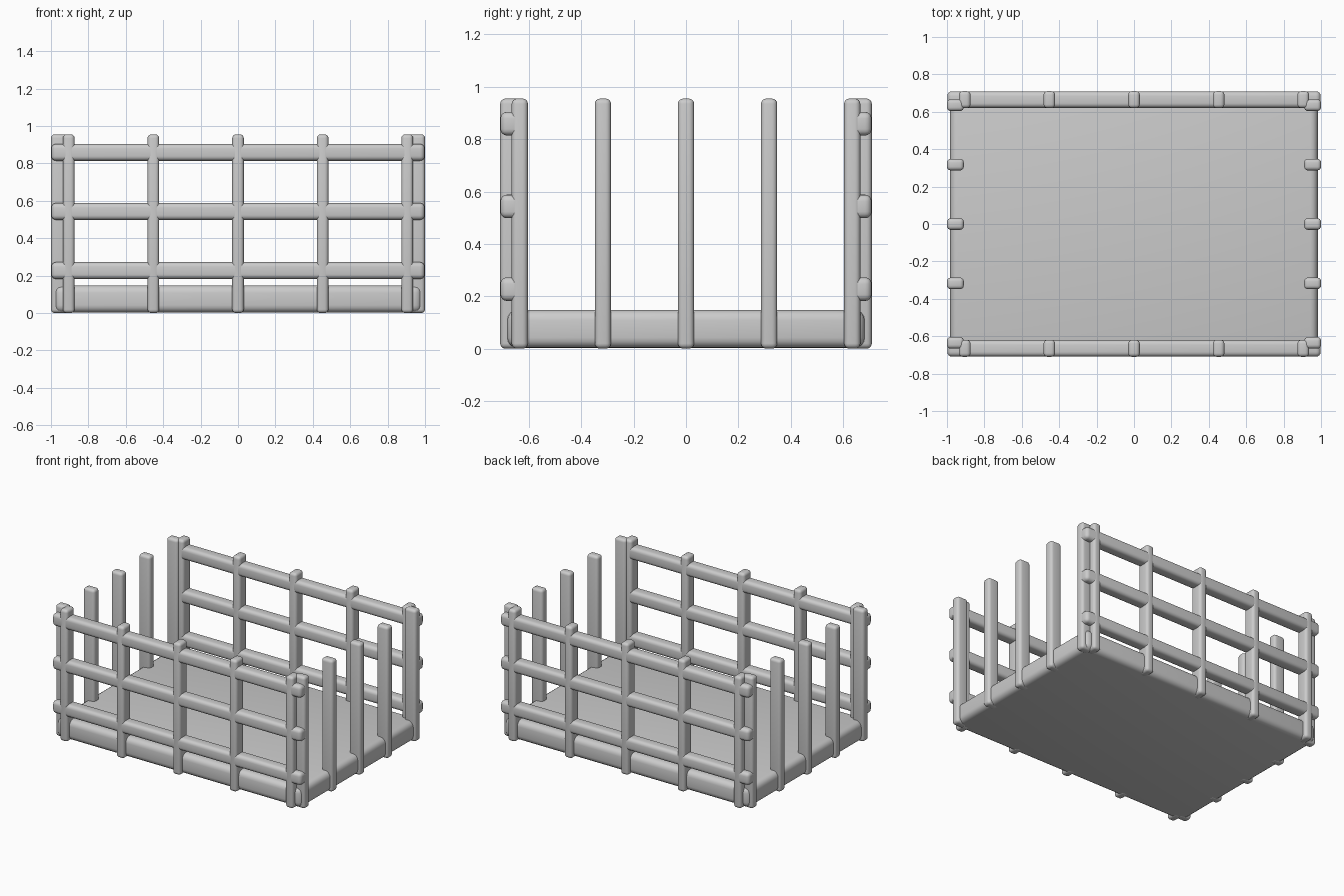
import bpy
import math

cube = bpy.data.objects.get("Cube")
if cube:
    bpy.data.objects.remove(cube, do_unlink=True)

grey = bpy.data.materials.new("light grey")
grey.use_nodes = True
colour = (0.6, 0.6, 0.6, 1)
grey.diffuse_color = colour
grey.node_tree.nodes["Principled BSDF"].inputs["Base Color"].default_value = colour


def rounded_box(name, centre, size, radius):
    """Box with soft rounded edges."""
    bpy.ops.mesh.primitive_cube_add(size=1, location=centre)
    obj = bpy.context.object
    obj.name = name
    obj.scale = size
    bpy.ops.object.transform_apply(location=False, rotation=False, scale=True)
    bevel = obj.modifiers.new("rounding", "BEVEL")
    bevel.width = radius
    bevel.segments = 4
    bpy.ops.object.modifier_apply(modifier=bevel.name)
    bpy.ops.object.shade_smooth_by_angle(angle=math.radians(35))
    obj.data.materials.append(grey)
    return obj


HEIGHT = 0.955
THICK, DEPTH = 0.062, 0.09

# Floor slab
rounded_box("floor_slab", (0, 0, 0.075), (1.965, 1.365, 0.146), 0.04)

# Front and back fences: five posts and three rails each
for side, sign in (("front", -1), ("back", 1)):
    y = sign * 0.665
    for i in range(-2, 3):
        rounded_box(f"{side}_post_{i + 3}", (i * 0.4525, y, HEIGHT / 2),
                    (THICK, DEPTH, HEIGHT), 0.02)
    for i, z in enumerate((0.227, 0.543, 0.859)):
        rounded_box(f"{side}_rail_{i + 1}", (0, y, z),
                    (1.996, DEPTH - 0.002, DEPTH), 0.025)

# Open stakes along the left and right ends
for side, sign in (("left", 1), ("right", -1)):
    for i in range(-2, 3):
        rounded_box(f"{side}_stake_{i + 3}", (sign * 0.955, i * 0.3175, HEIGHT / 2),
                    (DEPTH, THICK, HEIGHT), 0.02)
